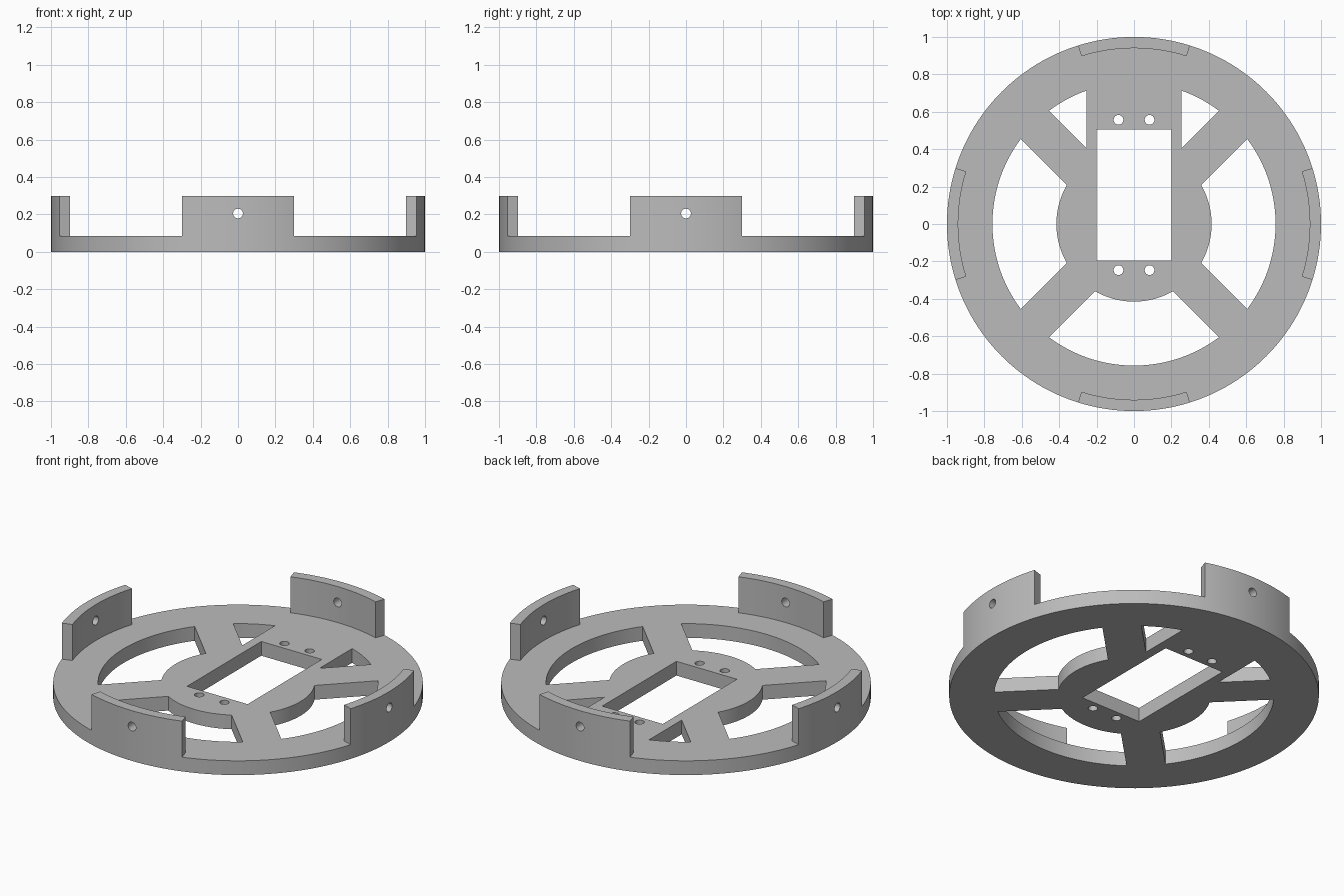
import bpy, bmesh
from math import cos, sin, asin, acos, pi, radians
from mathutils import Matrix, Vector

cube = bpy.data.objects.get("Cube")
if cube:
    bpy.data.objects.remove(cube, do_unlink=True)

PLATE_TOP, TAB_TOP = 0.085, 0.30
OUTER, TAB_INNER, RIM_INNER, HUB = 1.0, 0.94, 0.757, 0.415
SPOKE_HALF, BLOCK_HALF = 0.106, 0.255
TAB_ANGLE = radians(17.4)
HOLE = 0.026


def arc(radius, start, end, steps=32):
    """Points along an arc about the origin."""
    angles = [start + (end - start) * i / steps for i in range(steps + 1)]
    return [(radius * cos(a), radius * sin(a)) for a in angles]


def circle(radius, steps, x=0, y=0):
    return [(x + px, y + py) for px, py in arc(radius, 0, 2 * pi, steps)[:-1]]


def prism(bm, outline, low, high, matrix=Matrix()):
    """Extrude a closed outline between two heights."""
    bottom = [bm.verts.new(matrix @ Vector((x, y, low))) for x, y in outline]
    top = [bm.verts.new(matrix @ Vector((x, y, high))) for x, y in outline]
    faces = [bm.faces.new(bottom[::-1]), bm.faces.new(top)]
    for i in range(len(outline)):
        j = (i + 1) % len(outline)
        faces.append(bm.faces.new((bottom[i], bottom[j], top[j], top[i])))
    bmesh.ops.recalc_face_normals(bm, faces=faces)


def make_object(name, bm):
    mesh = bpy.data.meshes.new(name)
    bm.to_mesh(mesh)
    bm.free()
    obj = bpy.data.objects.new(name, mesh)
    bpy.context.collection.objects.link(obj)
    return obj


def cut(target, name, bm):
    """Subtract the cutter from the target and discard the cutter."""
    cutter = make_object(name, bm)
    cutter.hide_render = True
    mod = target.modifiers.new(name, "BOOLEAN")
    mod.operation, mod.solver, mod.object = "DIFFERENCE", "EXACT", cutter
    bpy.context.view_layer.objects.active = target
    bpy.ops.object.modifier_apply(modifier=mod.name)
    bpy.data.objects.remove(cutter, do_unlink=True)


# Solid disc as tall as the upright tabs
bm = bmesh.new()
prism(bm, circle(OUTER, 160), 0, TAB_TOP)
body = make_object("spoked_mounting_ring", bm)

# Lower everything except the four rim tabs
outline = []
for k in range(4):
    mid = k * pi / 2
    outline += arc(TAB_INNER, mid - TAB_ANGLE, mid + TAB_ANGLE, 16)
    outline += arc(1.2, mid + TAB_ANGLE, mid + pi / 2 - TAB_ANGLE, 16)
bm = bmesh.new()
prism(bm, outline, PLATE_TOP, 0.5)
cut(body, "tab_pocket", bm)

# Windows between the spokes: left, right and front
bm = bmesh.new()
rim_half = pi / 4 - asin(SPOKE_HALF / RIM_INNER)
hub_half = pi / 4 - asin(SPOKE_HALF / HUB)
for mid in (0, pi, -pi / 2):
    prism(bm, arc(RIM_INNER, mid - rim_half, mid + rim_half)
          + arc(HUB, mid + hub_half, mid - hub_half), -0.1, 0.2)

# Small windows either side of the rear block
small = arc(RIM_INNER, pi / 2 - rim_half, acos(BLOCK_HALF / RIM_INNER), 10)
small.append((BLOCK_HALF, BLOCK_HALF + SPOKE_HALF * 2 ** 0.5))
for side in (1, -1):
    prism(bm, [(side * x, y) for x, y in small], -0.1, 0.2)

# Rectangular opening and its four screw holes
prism(bm, [(-0.2, -0.195), (0.2, -0.195), (0.2, 0.505), (-0.2, 0.505)], -0.1, 0.2)
for x in (-0.083, 0.083):
    for y in (-0.247, 0.557):
        prism(bm, circle(HOLE, 24, x, y), -0.1, 0.2)
cut(body, "plate_openings", bm)

# Radial hole through each tab
bm = bmesh.new()
for k in range(4):
    turn = Matrix.Rotation(k * pi / 2, 4, "Z")
    tilt = Matrix.Rotation(pi / 2, 4, "Y")
    prism(bm, circle(HOLE, 24), 0.85, 1.1,
          turn @ Matrix.Translation((0, 0, 0.205)) @ tilt)
cut(body, "tab_holes", bm)

# Plain grey finish
grey = bpy.data.materials.new("plain_grey")
grey.use_nodes = True
colour = (0.5, 0.5, 0.5, 1)
grey.diffuse_color = colour
grey.node_tree.nodes["Principled BSDF"].inputs["Base Color"].default_value = colour
body.data.materials.clear()
body.data.materials.append(grey)
for face in body.data.polygons:
    face.material_index = 0

# Smooth the curved walls and keep the edges crisp
bpy.ops.object.select_all(action="DESELECT")
body.select_set(True)
bpy.context.view_layer.objects.active = body
bpy.ops.object.shade_smooth_by_angle(angle=radians(30))
